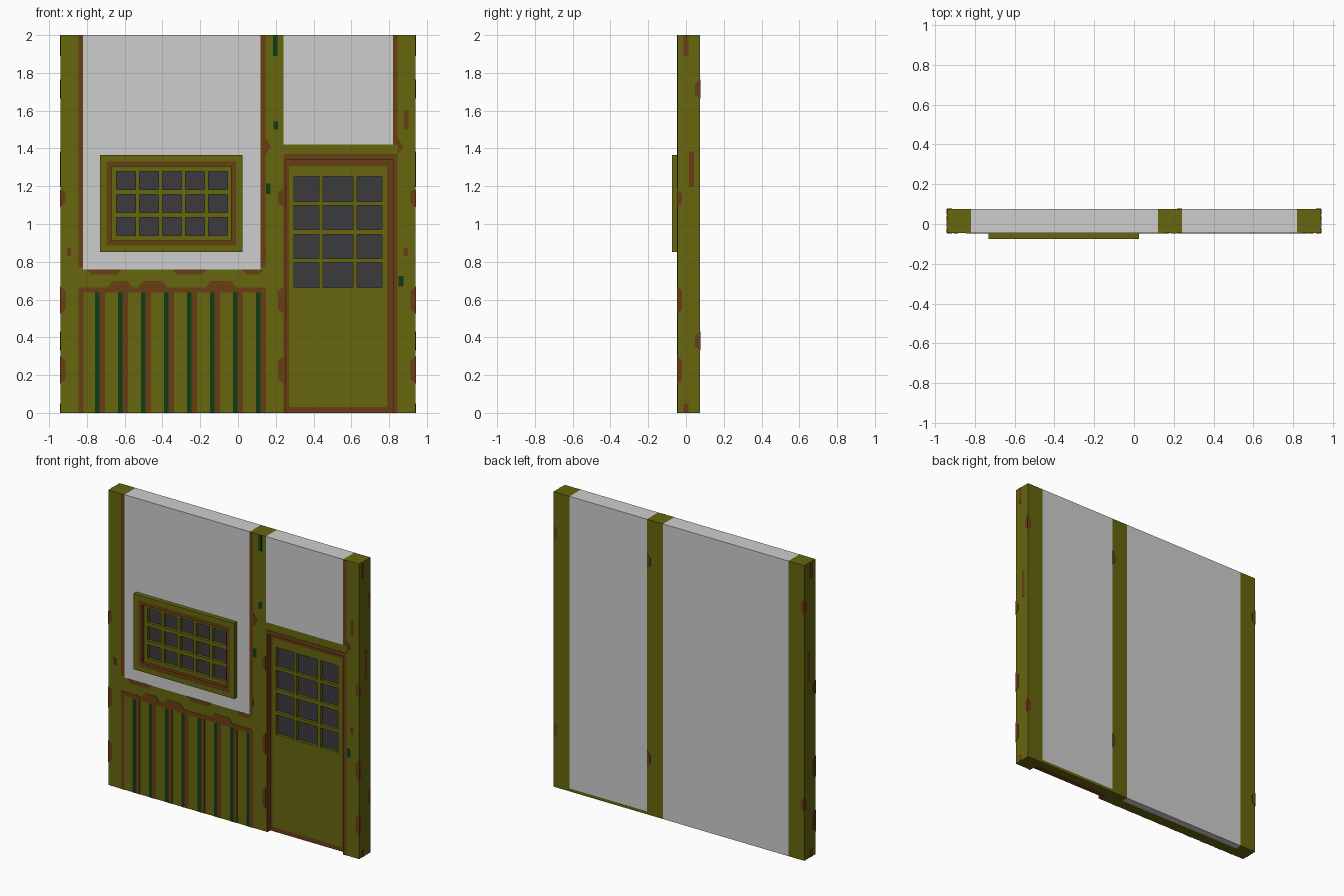
import bpy, bmesh
from mathutils import Vector

if "Cube" in bpy.data.objects:
    bpy.data.objects.remove(bpy.data.objects["Cube"])


def material(name, r, g, b):
    lin = [((c / 255 + 0.055) / 1.055) ** 2.4 for c in (r, g, b)]
    m = bpy.data.materials.new(name)
    m.diffuse_color = (*lin, 1)
    m.use_nodes = True
    m.node_tree.nodes["Principled BSDF"].inputs["Base Color"].default_value = m.diffuse_color
    return m


OLIVE = material("olive_wood", 102, 102, 15)
BROWN = material("brown_trim", 106, 62, 20)
GREEN = material("dark_green", 15, 60, 20)
WHITE = material("pale_plaster", 206, 206, 206)
GLASS = material("dark_glass", 59, 59, 63)
FRONT, BACK, SIDE = -0.045, 0.075, 0.94


def finish(name, bm, mat):
    me = bpy.data.meshes.new(name)
    bm.to_mesh(me)
    bm.free()
    me.materials.append(mat)
    ob = bpy.data.objects.new(name, me)
    bpy.context.collection.objects.link(ob)
    return ob


def lattice(name, xs, zs, y0, y1, mat, holes=()):
    """Upright slab on a grid of cuts; cells listed in holes are left open."""
    bm = bmesh.new()
    v = [[bm.verts.new((x, y0, z)) for z in zs] for x in xs]
    for i in range(len(xs) - 1):
        for j in range(len(zs) - 1):
            if (i, j) not in holes:
                bm.faces.new((v[i][j], v[i + 1][j], v[i + 1][j + 1], v[i][j + 1]))
    loose = [w for col in v for w in col if not w.link_faces]
    bmesh.ops.delete(bm, geom=loose, context='VERTS')
    ob = finish(name, bm, mat)
    s = ob.modifiers.new("thickness", 'SOLIDIFY')
    s.thickness, s.offset = y1 - y0, -1
    return ob


def box(name, x0, x1, z0, z1, y0, y1, mat):
    return lattice(name, [x0, x1], [z0, z1], y0, y1, mat)


def ring(name, x0, x1, z0, z1, w, y0, y1, mat):
    return lattice(name, [x0, x0 + w, x1 - w, x1], [z0, z0 + w, z1 - w, z1],
                   y0, y1, mat, {(1, 1)})


def plate(name, pts, mat, face="front", lift=0.002):
    """Thin painted plate lying on one face of the wall."""
    origin, out, u = {
        "front": ((0, FRONT, 0), (0, -1, 0), (1, 0, 0)),
        "back": ((0, BACK, 0), (0, 1, 0), (1, 0, 0)),
        "right": ((SIDE, 0, 0), (1, 0, 0), (0, 1, 0)),
        "left": ((-SIDE, 0, 0), (-1, 0, 0), (0, 1, 0))}[face]
    origin, out, u = Vector(origin), Vector(out), Vector(u)
    bm = bmesh.new()
    layers = [[bm.verts.new(origin + out * d + u * a + Vector((0, 0, b)))
               for a, b in pts] for d in (lift, -0.002)]
    top, low = layers
    n = len(pts)
    bm.faces.new(top)
    bm.faces.new(low[::-1])
    for i in range(n):
        bm.faces.new((top[i], low[i], low[(i + 1) % n], top[(i + 1) % n]))
    bmesh.ops.recalc_face_normals(bm, faces=bm.faces)
    return finish(name, bm, mat)


def strip(name, u0, u1, z0, z1, mat, face="front"):
    return plate(name, [(u0, z0), (u1, z0), (u1, z1), (u0, z1)], mat, face)


def chip(edge, inner, z0, z1, face="front"):
    """Worn patch with its long side on an edge and chamfered inner corners."""
    c = 0.022
    return plate("worn_chip", [(edge, z0), (inner, z0 + c), (inner, z1 - c), (edge, z1)],
                 BROWN, face)


def bump(u0, u1, z_base, z_tip):
    c = 0.025
    return plate("worn_bump", [(u0, z_base), (u1, z_base), (u1 - c, z_tip), (u0 + c, z_tip)], BROWN)


# Posts, rails and lintel
for name, x0, x1 in (("left_post", -0.94, -0.82), ("centre_post", 0.12, 0.24),
                     ("right_post", 0.82, 0.94)):
    box(name, x0, x1, 0, 2, FRONT, BACK, OLIVE)
box("lower_panel", -0.82, 0.12, 0, 0.76, FRONT, 0.03, OLIVE)
box("door_lintel", 0.24, 0.82, 1.342, 1.42, FRONT, 0.03, OLIVE)

# Plaster walls, with an opening for the window
WX0, WX1, WZ0, WZ1 = -0.665, -0.03, 0.91, 1.305
lattice("left_plaster", [-0.82, WX0, WX1, 0.12], [0.76, WZ0, WZ1, 2],
        FRONT, 0.03, WHITE, {(1, 1)})
box("left_backing", -0.82, 0.12, 0, 2, 0.03, BACK, WHITE)
box("right_plaster", 0.24, 0.82, 1.42, 2, FRONT, 0.03, WHITE)
box("right_backing", 0.24, 0.82, 0.02, 2, 0.03, BACK, WHITE)
box("back_sill", 0.24, 0.82, 0, 0.02, 0.03, BACK, OLIVE)

# Window frame, glazing bars and glass
ring("window_frame", -0.73, 0.025, 0.852, 1.365, 0.035, -0.075, FRONT, OLIVE)
ring("window_inner_trim", -0.695, -0.01, 0.887, 1.33, 0.026, -0.074, FRONT, BROWN)
xs, zs = [-0.67], [0.905]
for i in range(5):
    c = -0.592 + i * 0.1217
    xs += [c - 0.05, c + 0.05]
for j in range(3):
    c = 0.987 + j * 0.122
    zs += [c - 0.048, c + 0.048]
xs.append(-0.025)
zs.append(1.31)
lattice("window_bars", xs, zs, -0.052, -0.03, OLIVE,
        {(i, j) for i in range(1, 10, 2) for j in range(1, 6, 2)})
box("window_glass", WX0, WX1, WZ0, WZ1, -0.032, -0.02, GLASS)

# Recessed door with brown border, bars and glass
DF = -0.015
lattice("door_border", [0.24, 0.27, 0.79, 0.82], [0, 0.03, 1.308, 1.342],
        DF, 0.03, BROWN, {(1, 1)})
dx = [0.27, 0.296, 0.429, 0.45, 0.608, 0.63, 0.762, 0.79]
dz = [0.03, 0.663, 0.796, 0.817, 0.944, 0.971, 1.098, 1.119, 1.252, 1.308]
lattice("door_leaf", dx, dz, DF, 0.02, OLIVE,
        {(i, j) for i in (1, 3, 5) for j in (1, 3, 5, 7)})
box("door_glass", 0.28, 0.78, 0.65, 1.27, 0.004, 0.015, GLASS)
box("door_core", 0.25, 0.81, 0.0, 1.342, 0.016, 0.03, OLIVE)
box("door_jamb", 0.24, 0.254, 0, 1.342, FRONT, 0.0, BROWN)
strip("door_jamb_trim", 0.82, 0.845, 0, 1.37, BROWN)
strip("door_head_trim", 0.24, 0.82, 1.342, 1.37, BROWN)

# Brown edging beside the plaster
strip("edge_trim", -0.845, -0.82, 0.77, 2, BROWN)
strip("edge_trim", 0.12, 0.145, 0.77, 2, BROWN)
strip("edge_trim", 0.82, 0.845, 1.42, 2, BROWN)

# Lower panelling: brown outline, green grooves with brown shadows
strip("panel_head", -0.845, 0.145, 0.637, 0.665, BROWN)
strip("panel_side", -0.845, -0.818, 0, 0.637, BROWN)
for i in range(8):
    x = -0.757 + i * 0.1217
    strip("groove", x, x + 0.025, 0, 0.637, GREEN)
    strip("groove_edge", x + 0.025, x + 0.053, 0, 0.637, BROWN)
for u0, u1 in ((-0.69, -0.56), (-0.53, -0.375), (-0.17, -0.01)):
    bump(u0, u1, 0.665, 0.697)
for u0, u1 in ((-0.35, -0.165), (-0.8, -0.615), (0.02, 0.14)):
    bump(u0, u1, 0.76, 0.733)

# Worn chips on the fronts of the posts
for edge, inner in ((-0.94, -0.913), (0.24, 0.213), (0.94, 0.913)):
    for z0, z1 in ((0.155, 0.3), (0.525, 0.668), (1.09, 1.19)):
        chip(edge, inner, z0, z1)
for x in (-0.906, 0.125, 0.877):
    strip("small_mark", x, x + 0.022, 0.83, 0.872, BROWN)
strip("small_mark", 0.878, 0.902, 1.5, 1.6, BROWN)
for x in (0.145, 0.845):
    plate("corner_chip", [(x, 1.365), (x + 0.03, 1.41), (x, 1.455)], BROWN)
for x, z0, z1 in ((0.185, 1.89, 2), (0.187, 1.5, 1.542), (0.147, 1.16, 1.215), (0.85, 0.67, 0.725)):
    strip("green_mark", x, x + 0.025, z0, z1, GREEN)

# Worn chips on both ends and the back
for face in ("right", "left"):
    for z0, z1 in ((0.155, 0.3), (0.525, 0.668), (1.09, 1.18)):
        chip(FRONT, -0.02, z0, z1, face)
    for z0, z1 in ((0.33, 0.43), (1.665, 1.765)):
        chip(BACK, 0.048, z0, z1, face)
    for y, z0, z1 in ((-0.014, 0, 0.05), (0.016, 1.195, 1.385), (-0.014, 1.89, 2)):
        strip("end_mark", y, y + 0.026, z0, z1, BROWN, face)
for edge, inner in ((0.94, 0.915), (0.24, 0.215), (-0.94, -0.915)):
    for z0, z1 in ((0.33, 0.43), (1.665, 1.765)):
        chip(edge, inner, z0, z1, "back")
